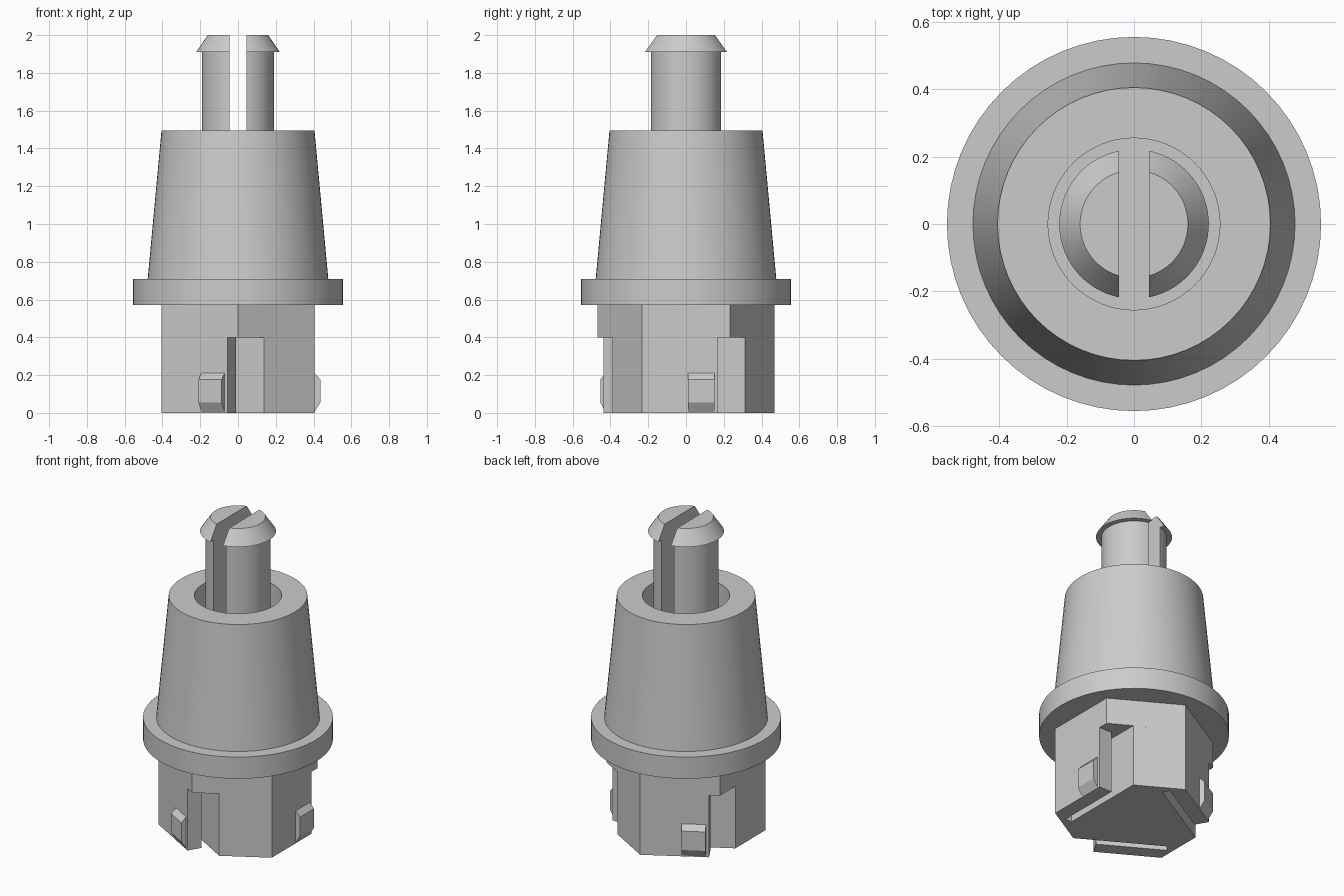
import bpy, bmesh, math
from mathutils import Vector, Matrix

cube = bpy.data.objects.get("Cube")
if cube:
    bpy.data.objects.remove(cube, do_unlink=True)

GREY = (0.6, 0.6, 0.6, 1)
mat = bpy.data.materials.new("plain grey")
mat.use_nodes = True
mat.diffuse_color = GREY
mat.node_tree.nodes["Principled BSDF"].inputs["Base Color"].default_value = GREY


def finish(name, bm, smooth=False):
    bmesh.ops.recalc_face_normals(bm, faces=bm.faces)
    mesh = bpy.data.meshes.new(name)
    bm.to_mesh(mesh)
    bm.free()
    mesh.materials.append(mat)
    obj = bpy.data.objects.new(name, mesh)
    bpy.context.collection.objects.link(obj)
    if smooth:
        bpy.ops.object.select_all(action="DESELECT")
        obj.select_set(True)
        bpy.context.view_layer.objects.active = obj
        bpy.ops.object.shade_smooth_by_angle(angle=math.radians(25))
    return obj


def lathe(profile, steps=64):
    """Spin a radius/height profile round the z axis."""
    bm = bmesh.new()
    verts = [bm.verts.new((r, 0, z)) for r, z in profile]
    edges = [bm.edges.new(pair) for pair in zip(verts, verts[1:])]
    bmesh.ops.spin(bm, geom=verts + edges, cent=(0, 0, 0), axis=(0, 0, 1),
                   angle=math.tau, steps=steps)
    bmesh.ops.remove_doubles(bm, verts=bm.verts, dist=1e-5)
    return bm


def prism(points, offset):
    """Extrude a flat outline along an offset."""
    bm = bmesh.new()
    face = bm.faces.new([bm.verts.new(p) for p in points])
    new = bmesh.ops.extrude_face_region(bm, geom=[face], use_keep_orig=True)["geom"]
    moved = [g for g in new if isinstance(g, bmesh.types.BMVert)]
    bmesh.ops.translate(bm, verts=moved, vec=offset)
    return bm


def turn(k):
    return Matrix.Rotation(k * math.tau / 3, 4, "Z")


FLAT, CORNER = 0.405, 0.234     # hexagon apothem and half side
SLOT_TOP, FLANGE_Z = 0.40, 0.57
BORE_FLOOR = 0.71

# Flange and tapered body with a blind bore
finish("flanged_body", lathe([
    (0, FLANGE_Z), (0.555, FLANGE_Z), (0.555, 0.71), (0.478, 0.71),
    (0.405, 1.495), (0.255, 1.495), (0.255, BORE_FLOOR), (0, BORE_FLOOR)]), True)

# Split pin with a flared head: one half, mirrored across the gap
bm = lathe([(0, BORE_FLOOR), (0.19, BORE_FLOOR), (0.19, 1.91), (0.222, 1.91),
            (0.16, 2.0), (0, 2.0)])
cut = bmesh.ops.bisect_plane(bm, geom=bm.verts[:] + bm.edges[:] + bm.faces[:],
                             plane_co=(0.045, 0, 0), plane_no=(1, 0, 0),
                             clear_inner=True)
rim = [g for g in cut["geom_cut"] if isinstance(g, bmesh.types.BMEdge)]
bmesh.ops.holes_fill(bm, edges=rim, sides=0)
pin = finish("split_pin", bm, True)
pin.modifiers.new("other_half", "MIRROR")

# Solid upper part of the hexagonal foot
ring = [turn(k) @ Vector((FLAT, y, SLOT_TOP)) for k in range(3) for y in (-CORNER, CORNER)]
finish("hex_collar", prism(ring, (0, 0, FLANGE_Z - SLOT_TOP)))

# Lower foot: three spring arms separated from the core by slits
third = [(FLAT, -CORNER), (FLAT, 0.17), (0.314, 0.17),
         (0.314, -0.25), (0.268, -0.25), (0.268, 0.313)]
outline = [turn(k) @ Vector((x, y, 0)) for k in range(3) for x, y in third]
finish("slotted_foot", prism(outline, (0, 0, SLOT_TOP)))

# Bevelled catch on each spring arm
catch = [(0.39, 0.005), (FLAT, 0.005), (0.436, 0.055),
         (0.436, 0.177), (FLAT, 0.21), (0.39, 0.21)]
for k in range(3):
    bm = prism([(x, 0.01, z) for x, z in catch], (0, 0.142, 0))
    bm.transform(turn(k))
    finish(f"catch_{k + 1}", bm)
